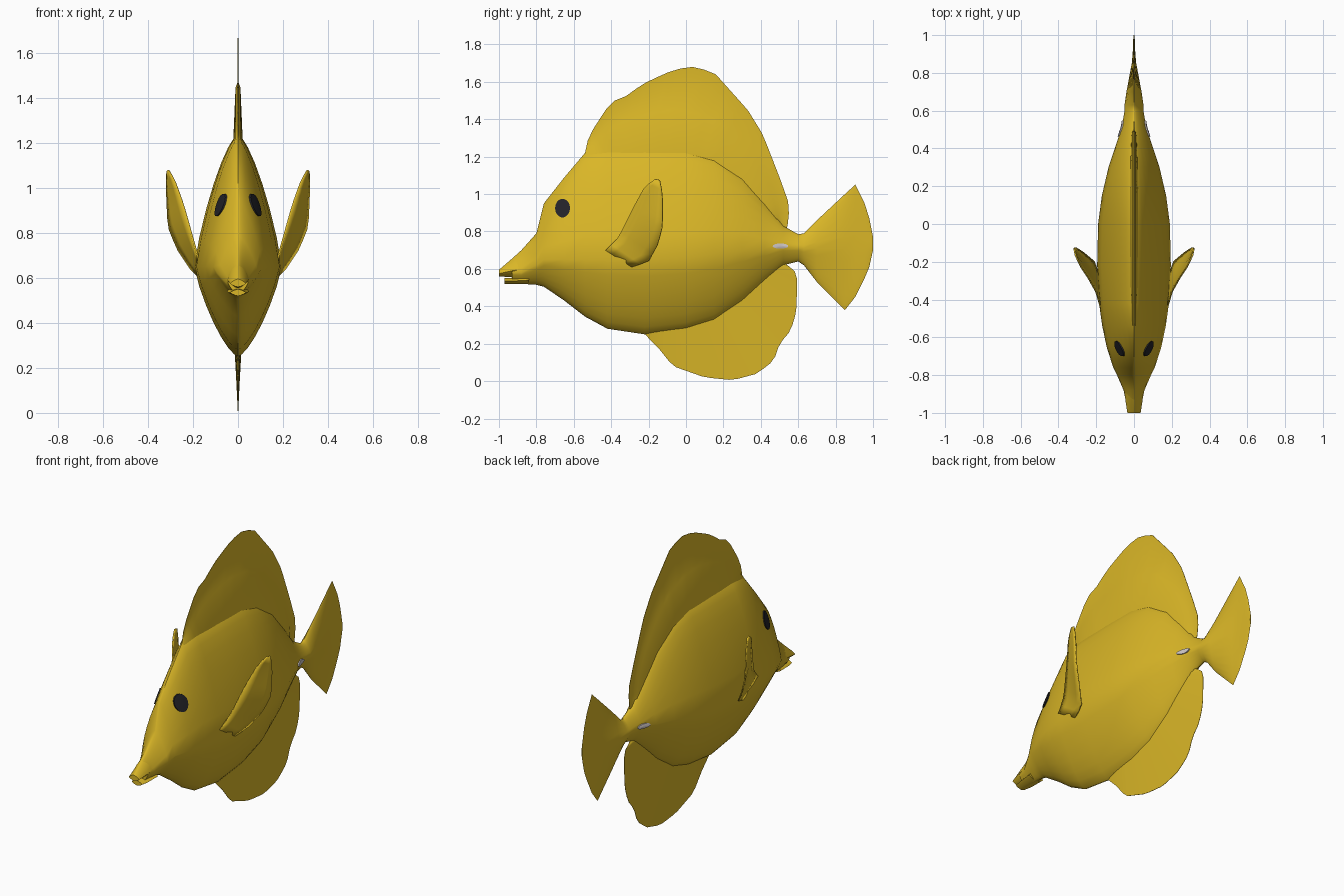
import bpy, bmesh, math
from mathutils import Vector

if "Cube" in bpy.data.objects:
    bpy.data.objects.remove(bpy.data.objects["Cube"])


def material(name, rgb):
    m = bpy.data.materials.new(name)
    m.diffuse_color = (*rgb, 1)
    m.use_nodes = True
    m.node_tree.nodes["Principled BSDF"].inputs["Base Color"].default_value = m.diffuse_color
    return m


YELLOW = material("yellow", (0.70, 0.47, 0.02))
BLACK = material("black", (0.017, 0.017, 0.022))
PALE = material("pale grey", (0.62, 0.57, 0.57))


def grid(name, rows, mat, closed=False, caps=False, angle=50):
    """Skin a list of equal-length point rows."""
    bm = bmesh.new()
    vs = [[bm.verts.new(p) for p in r] for r in rows]
    n = len(rows[0])
    for a, b in zip(vs, vs[1:]):
        for i in range(n if closed else n - 1):
            j = (i + 1) % n
            bm.faces.new((a[i], a[j], b[j], b[i]))
    if caps:
        bm.faces.new(vs[0])
        bm.faces.new(vs[-1])
    bmesh.ops.remove_doubles(bm, verts=bm.verts, dist=0.0002)
    bmesh.ops.recalc_face_normals(bm, faces=bm.faces)
    me = bpy.data.meshes.new(name)
    bm.to_mesh(me)
    bm.free()
    me.materials.append(mat)
    ob = bpy.data.objects.new(name, me)
    bpy.context.collection.objects.link(ob)
    bpy.ops.object.select_all(action='DESELECT')
    ob.select_set(True)
    bpy.context.view_layer.objects.active = ob
    bpy.ops.object.shade_smooth_by_angle(angle=math.radians(angle))
    return ob


def resample(pts, n):
    """n points evenly spaced along a polyline."""
    pts = [Vector(p) for p in pts]
    d = [0]
    for a, b in zip(pts, pts[1:]):
        d.append(d[-1] + (b - a).length)
    out, k = [], 0
    for i in range(n):
        t = d[-1] * i / (n - 1)
        while k < len(pts) - 2 and d[k + 1] < t:
            k += 1
        out.append(pts[k].lerp(pts[k + 1], (t - d[k]) / (d[k + 1] - d[k])))
    return out


def taper(s):
    return max(0, 1 - s ** 1.2) ** 0.7


def section(y, zt, zb, w, zc, n=28):
    ring = []
    for i in range(n):
        t = 2 * math.pi * i / n
        s = math.sin(t)
        side = math.copysign(1, math.cos(t)) if abs(math.cos(t)) > 1e-6 else 0
        z = zc + s * ((zt - zc) if s > 0 else (zc - zb))
        ring.append((side * w * taper(abs(s)), y, z))
    return ring


# Body and tail: y, top, bottom, half width, height of widest point
BODY = [
    (-.93, .655, .525, .045, .58), (-.88, .70, .52, .055, .58),
    (-.80, .79, .515, .09, .62), (-.76, .95, .505, .11, .65),
    (-.65, 1.09, .43, .145, .65), (-.54, 1.22, .345, .168, .65),
    (-.42, 1.235, .28, .185, .65), (-.22, 1.24, .25, .195, .65),
    (0, 1.24, .275, .19, .66), (.15, 1.2, .32, .17, .68),
    (.30, 1.1, .42, .135, .70), (.42, .96, .53, .095, .71),
    (.52, .83, .62, .063, .72), (.60, .785, .64, .05, .715),
    (.63, .79, .62, .05, .71), (.70, .86, .53, .04, .71),
    (.85, 1.0, .38, .012, .71), (.905, 1.05, .45, .007, .71),
    (.955, .95, .55, .005, .71), (.98, .87, .61, .004, .72),
    (1.0, .77, .70, .003, .73)]
grid("body_and_tail", [section(*s) for s in BODY], YELLOW, True, True)

# Jaws with the mouth gap between them
grid("upper_jaw", [section(-1, .595, .56, .035, .575),
                   section(-.93, .655, .555, .046, .59),
                   section(-.86, .70, .56, .05, .6)], YELLOW, True, True)
grid("lower_jaw", [section(-.97, .55, .52, .035, .535),
                   section(-.93, .552, .52, .043, .535),
                   section(-.84, .57, .52, .05, .54)], YELLOW, True, True)


def surface_x(y, z):
    """Half width of the body at a side-view position."""
    for a, b in zip(BODY, BODY[1:]):
        if a[0] <= y <= b[0]:
            t = (y - a[0]) / (b[0] - a[0])
            zt, zb, w, zc = (p + (q - p) * t for p, q in zip(a[1:], b[1:]))
            s = (z - zc) / ((zt - zc) if z > zc else (zb - zc))
            return w * taper(s)
    return 0


def patch(name, y, z, ry, rz, side, mat, lift):
    """Thin oval plate lying on the body side."""
    rows = []
    for k, h in ((0.0, lift), (.5, lift), (1, lift), (1, -.002)):
        ring = []
        for i in range(18):
            a = 2 * math.pi * i / 18
            py, pz = y + ry * k * math.cos(a), z + rz * k * math.sin(a)
            ring.append((side * (surface_x(py, pz) + h), py, pz))
        rows.append(ring)
    grid(name, rows, mat, True)


def plate_fin(name, rows, n=30):
    """Upright fin: rows of (side profile, half thickness), root to rim."""
    half = [(resample(p, n), w) for p, w in rows]
    skin = [[(w, p[0], p[1]) for p in r] for r, w in half]
    skin += [[(-w, p[0], p[1]) for p in r] for r, w in reversed(half)]
    grid(name, skin, YELLOW, angle=60)


# Dorsal fin with a thicker root ending in a ridge
ridge = [(-.54, 1.215), (-.45, 1.30), (-.38, 1.37), (-.2, 1.43), (-.08, 1.45),
         (.05, 1.435), (.2, 1.37), (.3, 1.27), (.38, 1.17), (.44, 1.06),
         (.48, .93), (.49, .79)]
rim = [(-.54, 1.22), (-.52, 1.31), (-.43, 1.45), (-.37, 1.51), (-.30, 1.53),
       (-.25, 1.58), (-.1, 1.65), (0, 1.68), (.06, 1.68), (.16, 1.64),
       (.24, 1.55), (.33, 1.45), (.41, 1.32), (.5, 1.09), (.55, .95),
       (.55, .85), (.52, .77)]
root = [(y * .7, .8 + (z - .8) * .6) for y, z in ridge]
step = [(y * 1.04, .8 + (z - .8) * 1.03) for y, z in ridge[1:-1]]
step = [ridge[0]] + step + [ridge[-1]]
plate_fin("dorsal_fin", [(root, .022), (ridge, .011), (step, .003), (rim, .001)])

# Anal fin
rim = [(-.22, .25), (-.15, .18), (-.07, .08), (.1, .02), (.25, .005),
       (.38, .04), (.47, .11), (.5, .2), (.56, .27), (.59, .37), (.595, .56),
       (.57, .61), (.5, .63)]
root = [(-.2, .34), (0, .36), (.15, .42), (.3, .52), (.4, .6), (.48, .66)]
plate_fin("anal_fin", [(root, .02), (rim, .001)])

# Paired parts: pectoral fins, eyes and tail spines
LEAD = [(.18, -.43, .70), (.20, -.36, .77), (.245, -.28, .93),
        (.285, -.22, 1.04), (.31, -.165, 1.08)]
TRAIL = [(.18, -.29, .61), (.21, -.2, .64), (.27, -.15, .73),
         (.31, -.125, .83), (.317, -.125, 1.0), (.315, -.14, 1.075)]
for side, label in ((1, "right"), (-1, "left")):
    a, b = resample(LEAD, 12), resample(TRAIL, 12)
    rows = []
    for k in range(5):
        line = [p.lerp(q, k / 4) for p, q in zip(a, b)]
        rows.append([(side * p.x, p.y, p.z) for p in line])
    fin = grid(label + "_pectoral_fin", rows, YELLOW)
    mod = fin.modifiers.new("thickness", 'SOLIDIFY')
    mod.thickness, mod.offset = .008, 0
    patch(label + "_eye", -.66, .925, .04, .05, side, BLACK, .007)
    patch(label + "_tail_spine", .505, .722, .042, .014, side, PALE, .006)
